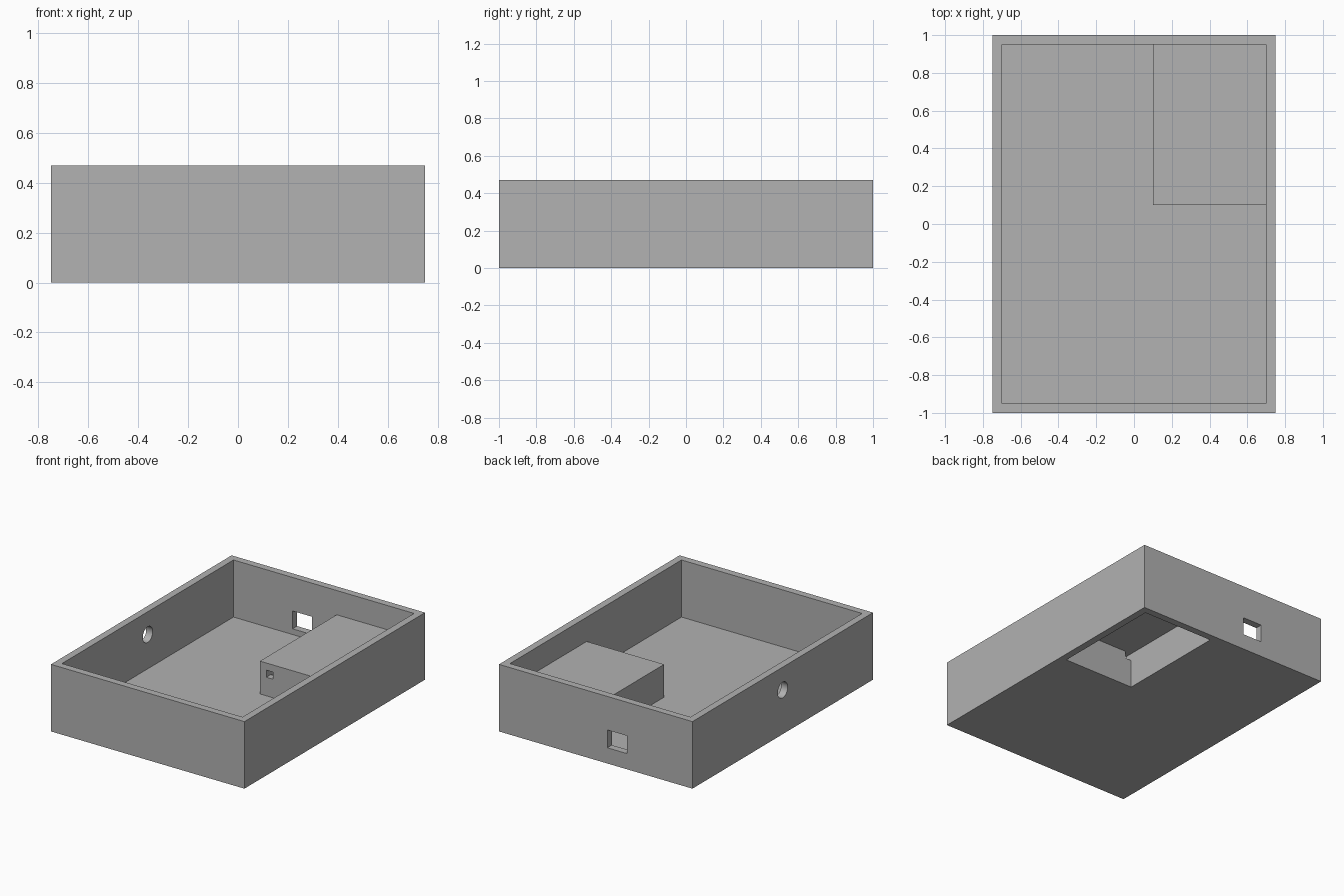
import bpy
import math
from mathutils import Matrix

default = bpy.data.objects.get("Cube")
if default:
    bpy.data.objects.remove(default, do_unlink=True)

# Overall proportions
HEIGHT, WALL, FLOOR = 0.47, 0.05, 0.07
HALF_X, HALF_Y = 0.75, 1.0
IN_X, IN_Y = HALF_X - WALL, HALF_Y - WALL
BLOCK, BLOCK_TOP = 0.1, 0.3
CAVITY, CAVITY_TOP = BLOCK + WALL, BLOCK_TOP - WALL

grey = bpy.data.materials.new("plain_grey")
grey.use_nodes = True
colour = (0.445, 0.445, 0.445, 1)
grey.diffuse_color = colour
grey.node_tree.nodes["Principled BSDF"].inputs["Base Color"].default_value = colour


def box(name, low, high):
    """Box spanning two opposite corners, with its size baked into the mesh."""
    centre = [(a + b) / 2 for a, b in zip(low, high)]
    size = [b - a for a, b in zip(low, high)]
    bpy.ops.mesh.primitive_cube_add(size=1)
    ob = bpy.context.object
    ob.name = name
    ob.data.transform(Matrix.Translation(centre) @ Matrix.Diagonal((*size, 1)))
    ob.data.materials.append(grey)
    return ob


def combine(target, tool, operation):
    """Apply an exact boolean and discard the tool."""
    tool.hide_render = True
    mod = target.modifiers.new(tool.name, "BOOLEAN")
    mod.operation = operation
    mod.solver = "EXACT"
    mod.object = tool
    bpy.ops.object.select_all(action="DESELECT")
    target.select_set(True)
    bpy.context.view_layer.objects.active = target
    bpy.ops.object.modifier_apply(modifier=mod.name)
    bpy.data.objects.remove(tool, do_unlink=True)


# Open tray
tray = box("open_tray", (-HALF_X, -HALF_Y, 0), (HALF_X, HALF_Y, HEIGHT))
combine(tray, box("tray_space", (-IN_X, -IN_Y, FLOOR), (IN_X, IN_Y, 1)), "DIFFERENCE")

# Raised corner compartment, let slightly into the walls and floor
combine(tray, box("corner_compartment", (BLOCK, BLOCK, 0.03),
                  (IN_X + 0.02, IN_Y + 0.02, BLOCK_TOP)), "UNION")

# Hollow under the compartment, open at the bottom
combine(tray, box("compartment_hollow", (CAVITY, CAVITY, -0.1),
                  (IN_X, IN_Y, CAVITY_TOP)), "DIFFERENCE")

# Small cable slot through the front of the compartment
combine(tray, box("cable_slot", (CAVITY, BLOCK - WALL, CAVITY_TOP - WALL),
                  (CAVITY + WALL, CAVITY + WALL, CAVITY_TOP)), "DIFFERENCE")

# Rectangular port in the back wall
combine(tray, box("back_port", (-0.242, 0.9, 0.11), (-0.09, 1.1, 0.235)), "DIFFERENCE")

# Round hole in the side wall
bpy.ops.mesh.primitive_cylinder_add(vertices=32, radius=0.055, depth=0.3,
                                    location=(-HALF_X, 0, 0.31),
                                    rotation=(0, math.pi / 2, 0))
hole = bpy.context.object
hole.name = "side_hole"
hole.data.materials.append(grey)
combine(tray, hole, "DIFFERENCE")

bpy.ops.object.shade_smooth_by_angle(angle=math.radians(30))
